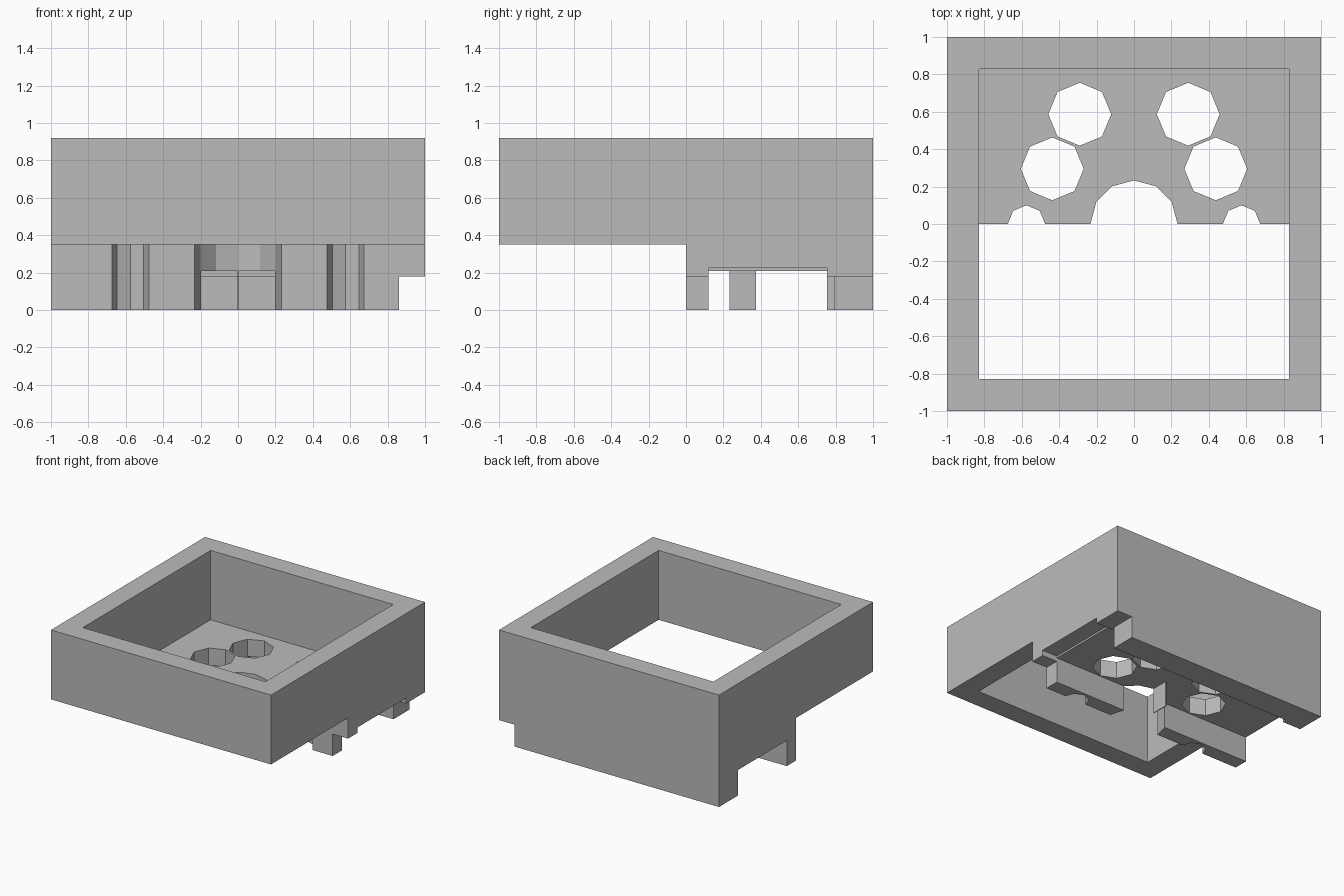
import bpy
import math

if "Cube" in bpy.data.objects:
    bpy.data.objects.remove(bpy.data.objects["Cube"], do_unlink=True)

# Single matte grey
grey = bpy.data.materials.new("plain_grey")
grey.use_nodes = True
colour = (0.5, 0.5, 0.5, 1)
grey.diffuse_color = colour
grey.node_tree.nodes["Principled BSDF"].inputs["Base Color"].default_value = colour


def box(name, x, y, z):
    """Box from (min, max) pairs on each axis."""
    bpy.ops.mesh.primitive_cube_add(size=1)
    ob = bpy.context.object
    ob.name = name
    spans = (x, y, z)
    for v in ob.data.vertices:
        v.co = [lo if c < 0 else hi for c, (lo, hi) in zip(v.co, spans)]
    return ob


def prism(name, x, y, radius, sides):
    """Upright prism with a corner pointing along +x, tall enough to cut through the floor."""
    bpy.ops.mesh.primitive_cylinder_add(vertices=sides, radius=radius, depth=0.6)
    ob = bpy.context.object
    ob.name = name
    for v in ob.data.vertices:
        v.co.x += x
        v.co.y += y
        v.co.z += 0.2
    return ob


def cut(target, cutter):
    """Subtract the cutter from the target and discard it."""
    mod = target.modifiers.new("cut", "BOOLEAN")
    mod.operation = "DIFFERENCE"
    mod.solver = "EXACT"
    mod.object = cutter
    bpy.context.view_layer.objects.active = target
    bpy.ops.object.modifier_apply(modifier=mod.name)
    bpy.data.objects.remove(cutter, do_unlink=True)


# Square frame with a floor at the back half
body = box("frame_body", (-1, 1), (-1, 1), (0, 0.92))
cut(body, box("well", (-0.83, 0.83), (-0.83, 0.83), (0.35, 1.1)))
cut(body, box("front_opening", (-0.83, 0.83), (-0.83, 0), (-0.1, 0.5)))
cut(body, box("front_underside", (-1.1, 1.1), (-1.1, 0), (-0.1, 0.35)))

# Channel running sideways under the floor, and the notch along the right edge
cut(body, box("channel", (-1.1, 1.1), (0.12, 0.755), (-0.1, 0.21)))
cut(body, box("back_pocket", (-0.83, 0.9), (0.7, 0.79), (-0.1, 0.18)))
cut(body, box("side_notch", (0.86, 1.1), (-0.1, 1.1), (-0.1, 0.18)))
cut(body, box("channel_lip", (0.86, 1.1), (0.12, 0.755), (-0.1, 0.225)))

# Mirrored through holes and edge scallops
for side in (-1, 1):
    cut(body, prism("back_hole", side * 0.29, 0.587, 0.168, 8))
    cut(body, prism("middle_hole", side * 0.437, 0.295, 0.168, 8))
    cut(body, prism("small_scallop", side * 0.575, 0, 0.1, 8))
cut(body, prism("centre_scallop", 0, 0, 0.233, 12))

# Thin fin hanging behind the centre scallop
fin = box("centre_fin", (-0.003, 0.003), (0.233, 0.375), (0, 0.212))

for ob in (body, fin):
    ob.data.materials.clear()
    ob.data.materials.append(grey)
    for p in ob.data.polygons:
        p.material_index = 0
        p.use_smooth = False
